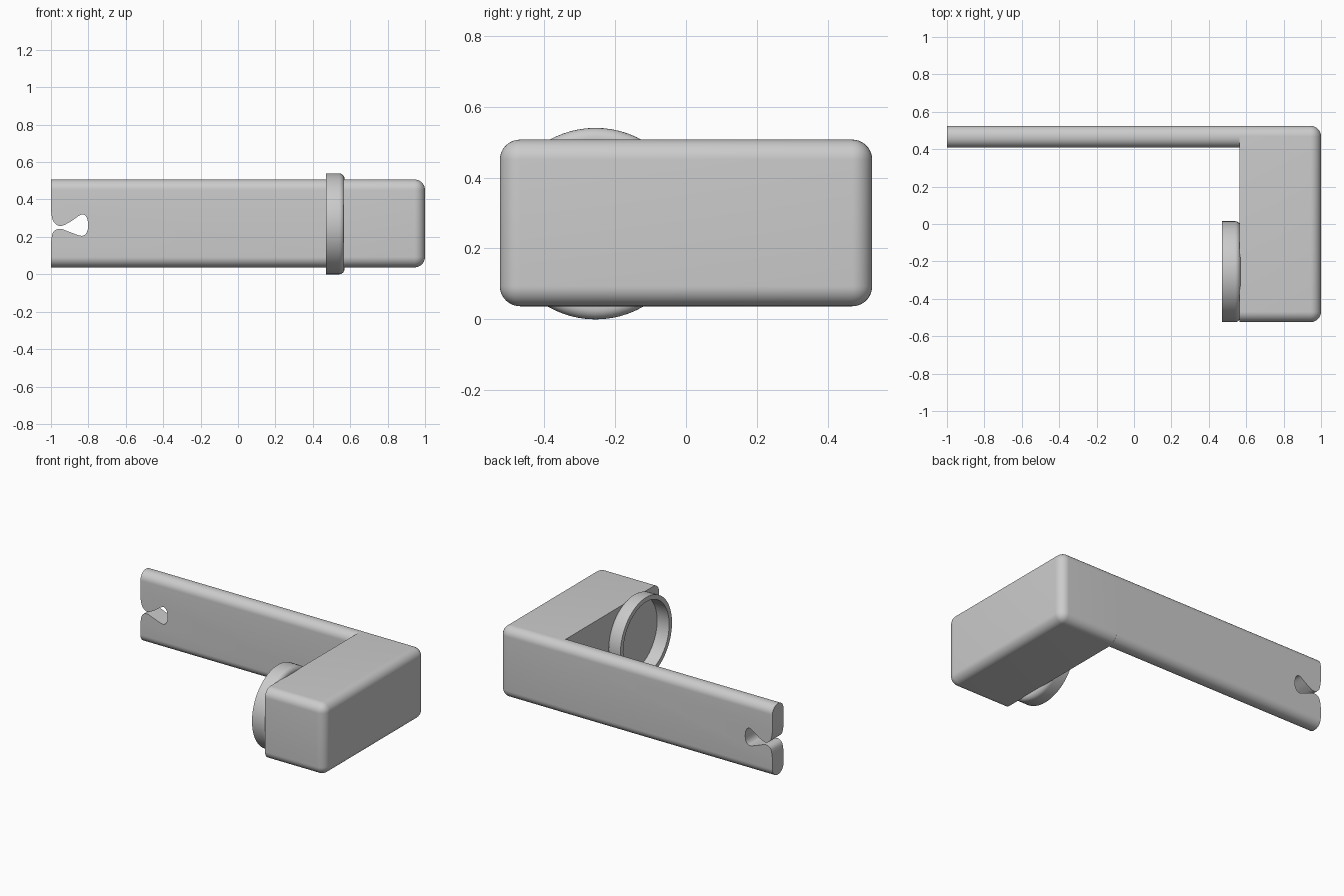
import bpy
import bmesh
import math
from mathutils import Vector, Matrix

cube = bpy.data.objects.get("Cube")
if cube:
    bpy.data.objects.remove(cube, do_unlink=True)

grey = bpy.data.materials.new("light grey")
grey.use_nodes = True
grey.diffuse_color = (0.6, 0.6, 0.6, 1)
for node in grey.node_tree.nodes:
    if node.type == 'BSDF_PRINCIPLED':
        node.inputs["Base Color"].default_value = grey.diffuse_color


def finish(name, bm):
    """Turn a bmesh into a named object."""
    bmesh.ops.recalc_face_normals(bm, faces=bm.faces)
    mesh = bpy.data.meshes.new(name)
    bm.to_mesh(mesh)
    bm.free()
    mesh.materials.append(grey)
    obj = bpy.data.objects.new(name, mesh)
    bpy.context.collection.objects.link(obj)
    return obj


def activate(obj):
    bpy.ops.object.select_all(action='DESELECT')
    obj.select_set(True)
    bpy.context.view_layer.objects.active = obj


def smooth(obj):
    activate(obj)
    bpy.ops.object.shade_smooth_by_angle(angle=math.radians(35))


def rounded_box(name, low, high, radius, rounded):
    """Box whose edges are rounded where rounded(edge) is true."""
    low, high = Vector(low), Vector(high)
    bm = bmesh.new()
    bmesh.ops.create_cube(bm, size=1)
    for v in bm.verts:
        v.co = Vector([low[i] if v.co[i] < 0 else high[i] for i in range(3)])
    edges = [e for e in bm.edges if rounded(e)]
    bmesh.ops.bevel(bm, geom=edges, offset=radius, segments=10,
                    profile=0.5, affect='EDGES', clamp_overlap=True)
    return finish(name, bm)


def along_x(edge):
    a, b = edge.verts
    return abs(a.co.x - b.co.x) > 0.1


def not_inner_face(edge):
    return max(v.co.x for v in edge.verts) > 0.9


def smooth_path(points, steps=8):
    """Open Catmull-Rom curve through the points."""
    pts = [Vector(p) for p in points]
    pts = [pts[0]] + pts + [pts[-1]]
    out = []
    for a, b, c, d in zip(pts, pts[1:], pts[2:], pts[3:]):
        for k in range(steps):
            t = k / steps
            out.append(0.5 * (2 * b + (c - a) * t
                              + (2 * a - 5 * b + 4 * c - d) * t ** 2
                              + (3 * b - a - 3 * c + d) * t ** 3))
    return out + [pts[-1]]


# Main block, with a sharp rim on its inner side
block = rounded_box("main_block", (0.565, -0.525, 0.037), (1, 0.525, 0.507),
                    0.057, not_inner_face)
smooth(block)

# Long flat arm with rounded top and bottom
arm = rounded_box("long_arm", (-1, 0.408, 0.037), (0.575, 0.525, 0.507),
                  0.056, along_x)

# Keyhole slot cut through the end of the arm
outline = smooth_path([
    (-1.0, 0.34), (-0.988, 0.285), (-0.952, 0.258), (-0.9, 0.279),
    (-0.838, 0.319), (-0.81, 0.305), (-0.801, 0.262), (-0.81, 0.222),
    (-0.838, 0.206), (-0.9, 0.226), (-0.952, 0.243), (-0.988, 0.225),
    (-1.0, 0.17)])
outline += [Vector((-1.1, 0.17)), Vector((-1.1, 0.34))]
bm = bmesh.new()
face = bm.faces.new([bm.verts.new((p.x, 0.3, p.y)) for p in outline])
extruded = bmesh.ops.extrude_face_region(bm, geom=[face])
bmesh.ops.translate(bm, vec=(0, 0.4, 0),
                    verts=[v for v in extruded["geom"]
                           if isinstance(v, bmesh.types.BMVert)])
cutter = finish("slot_cutter", bm)
cutter.hide_render = True
cut = arm.modifiers.new("slot", 'BOOLEAN')
cut.operation = 'DIFFERENCE'
cut.solver = 'EXACT'
cut.object = cutter
activate(arm)
bpy.ops.object.modifier_apply(modifier=cut.name)
bpy.data.objects.remove(cutter, do_unlink=True)
smooth(arm)

# Round cup: thin wall, recessed floor and a rounded back edge
fillet = [(0.24 + 0.03 * math.cos(a), 0.54 + 0.03 * math.sin(a))
          for a in (math.pi / 2 * k / 6 for k in range(7))]
profile = [(0, 0.558), (0.24, 0.558), (0.24, 0.47), (0.27, 0.47)]
profile += fillet + [(0, 0.57)]
bm = bmesh.new()
verts = [bm.verts.new((x, 0, r)) for r, x in profile]
edges = [bm.edges.new(pair) for pair in zip(verts, verts[1:])]
bmesh.ops.spin(bm, geom=verts + edges, cent=(0, 0, 0), axis=(1, 0, 0),
               angle=math.tau, steps=72, use_merge=True)
bmesh.ops.remove_doubles(bm, verts=bm.verts, dist=0.0001)
bmesh.ops.transform(bm, matrix=Matrix.Translation((0, -0.255, 0.27)),
                    verts=bm.verts)
smooth(finish("round_cup", bm))
